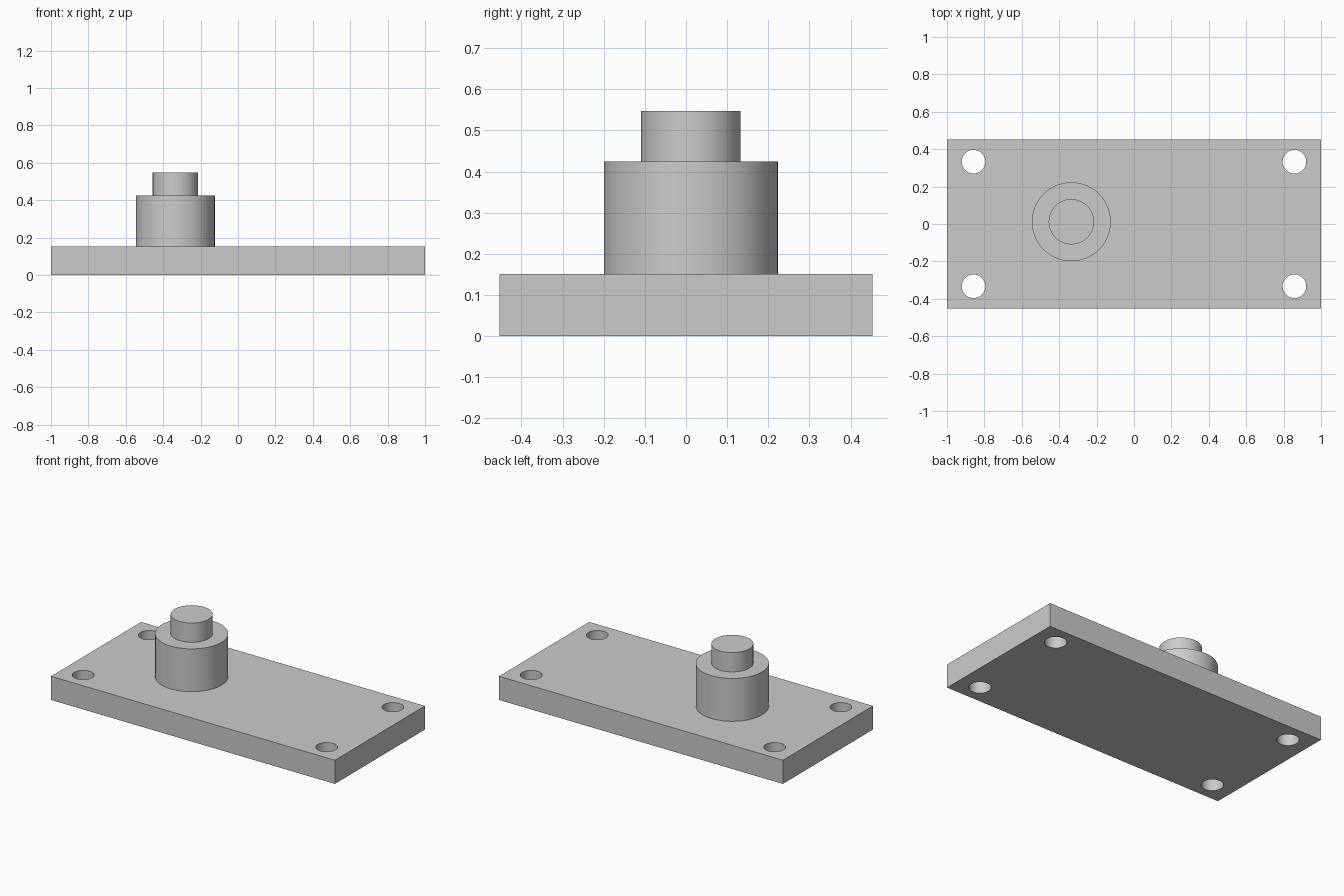
import bpy
import math

if "Cube" in bpy.data.objects:
    bpy.data.objects.remove(bpy.data.objects["Cube"], do_unlink=True)

# Single grey material
grey = bpy.data.materials.new("plain grey")
grey.use_nodes = True
colour = (0.6, 0.6, 0.6, 1)
grey.diffuse_color = colour
grey.node_tree.nodes["Principled BSDF"].inputs["Base Color"].default_value = colour

HALF_LENGTH, HALF_WIDTH, PLATE_TOP = 1.0, 0.453, 0.151
HOLE_X, HOLE_Y, HOLE_RADIUS = 0.858, 0.333, 0.063
BOSS_X, BOSS_Y = -0.335, 0.012


def cylinder(name, x, y, radius, bottom, top):
    bpy.ops.mesh.primitive_cylinder_add(
        vertices=96, radius=radius, depth=top - bottom,
        location=(x, y, (top + bottom) / 2))
    obj = bpy.context.object
    obj.name = name
    obj.data.materials.append(grey)
    return obj


def smooth(obj):
    bpy.ops.object.select_all(action="DESELECT")
    obj.select_set(True)
    bpy.context.view_layer.objects.active = obj
    bpy.ops.object.shade_smooth_by_angle(angle=math.radians(30))


# Base plate
bpy.ops.mesh.primitive_cube_add(size=2, location=(0, 0, PLATE_TOP / 2))
plate = bpy.context.object
plate.name = "base_plate"
plate.scale = (HALF_LENGTH, HALF_WIDTH, PLATE_TOP / 2)
bpy.ops.object.transform_apply(location=True, scale=True)
plate.data.materials.append(grey)

# Corner mounting holes, drilled right through
for sx in (-1, 1):
    for sy in (-1, 1):
        cutter = cylinder("hole_cutter", sx * HOLE_X, sy * HOLE_Y,
                          HOLE_RADIUS, -0.1, PLATE_TOP + 0.1)
        cutter.hide_render = True
        drill = plate.modifiers.new("mounting_hole", "BOOLEAN")
        drill.operation = "DIFFERENCE"
        drill.solver = "EXACT"
        drill.object = cutter
        bpy.context.view_layer.objects.active = plate
        bpy.ops.object.modifier_apply(modifier=drill.name)
        bpy.data.objects.remove(cutter, do_unlink=True)
smooth(plate)

# Stepped round boss
smooth(cylinder("boss", BOSS_X, BOSS_Y, 0.211, PLATE_TOP, 0.424))
smooth(cylinder("boss_pin", BOSS_X, BOSS_Y, 0.121, 0.424, 0.547))
